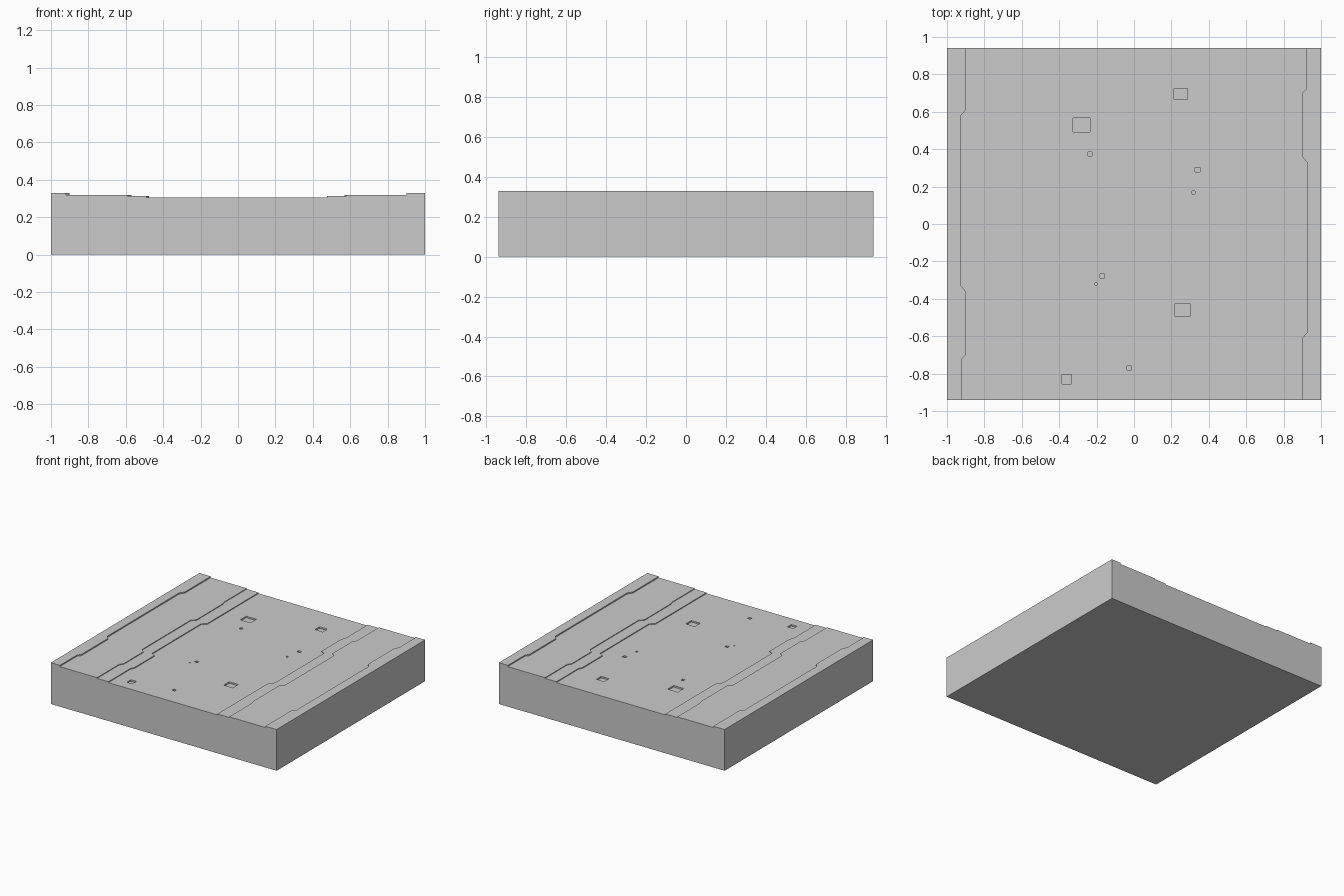
import bpy, bmesh

if "Cube" in bpy.data.objects:
    bpy.data.objects.remove(bpy.data.objects["Cube"])

W, D, H = 1.0, 0.94, 0.33


def prism(name, outline, z0, z1, bm=None):
    """Closed vertical prism from a counter-clockwise outline."""
    own = bm is None
    if own:
        bm = bmesh.new()
    face = bm.faces.new([bm.verts.new((x, y, z0)) for x, y in outline])
    grown = bmesh.ops.extrude_face_region(bm, geom=[face], use_keep_orig=True)
    top = [g for g in grown["geom"] if isinstance(g, bmesh.types.BMVert)]
    bmesh.ops.translate(bm, verts=top, vec=(0, 0, z1 - z0))
    bmesh.ops.recalc_face_normals(bm, faces=bm.faces[:])
    return finish(name, bm) if own else None


def finish(name, bm):
    me = bpy.data.meshes.new(name)
    bm.to_mesh(me)
    bm.free()
    ob = bpy.data.objects.new(name, me)
    bpy.context.collection.objects.link(ob)
    return ob


def carve(target, cutter):
    """Cut the helper out of the target, then drop the helper."""
    cutter.hide_render = True
    mod = target.modifiers.new("carve", 'BOOLEAN')
    mod.operation, mod.solver, mod.object = 'DIFFERENCE', 'EXACT', cutter
    bpy.context.view_layer.objects.active = target
    bpy.ops.object.modifier_apply(modifier=mod.name)
    bpy.data.objects.remove(cutter)


def rect(x, y, sx, sy):
    return [(x - sx / 2, y - sy / 2), (x + sx / 2, y - sy / 2),
            (x + sx / 2, y + sy / 2), (x - sx / 2, y + sy / 2)]


# Ground block
block = prism("ground_block", rect(0, 0, 2 * W, 2 * D), 0, H)

# Terraces: jogged left bank, right bank is the same turned half round
terraces = [
    (0.320, [(-.92, -1.1), (-.92, -.72), (-.90, -.70), (-.90, -.36), (-.925, -.33),
             (-.925, .58), (-.90, .61), (-.90, 1.1)]),
    (0.314, [(-.59, -1.1), (-.59, -.66), (-.57, -.63), (-.57, -.38), (-.60, -.36),
             (-.60, .26), (-.57, .29), (-.57, .62), (-.58, .65), (-.58, 1.1)]),
    (0.307, [(-.49, -1.1), (-.49, -.66), (-.475, -.63), (-.475, -.38), (-.51, -.36),
             (-.51, .26), (-.475, .29), (-.475, 1.1)]),
]
for z, bank in terraces:
    right = [(-x, -y) for x, y in bank]
    outline = right[::-1] + bank[::-1]
    carve(block, prism("terrace_cutter", outline[::-1], z, 0.5))

# Shallow square pits in the floor: x, y, width, depth
pits = [(-.28, .53, .09, .075), (.25, .695, .07, .06), (-.36, -.83, .05, .05),
        (.26, -.46, .08, .07), (-.235, .375, .022, .022), (.34, .29, .028, .025),
        (.318, .169, .016, .016), (-.17, -.278, .025, .022),
        (-.203, -.32, .01, .01), (-.025, -.77, .025, .022)]
bm = bmesh.new()
for p in pits:
    prism("", rect(*p), 0.295, 0.5, bm)
carve(block, finish("pit_cutter", bm))
